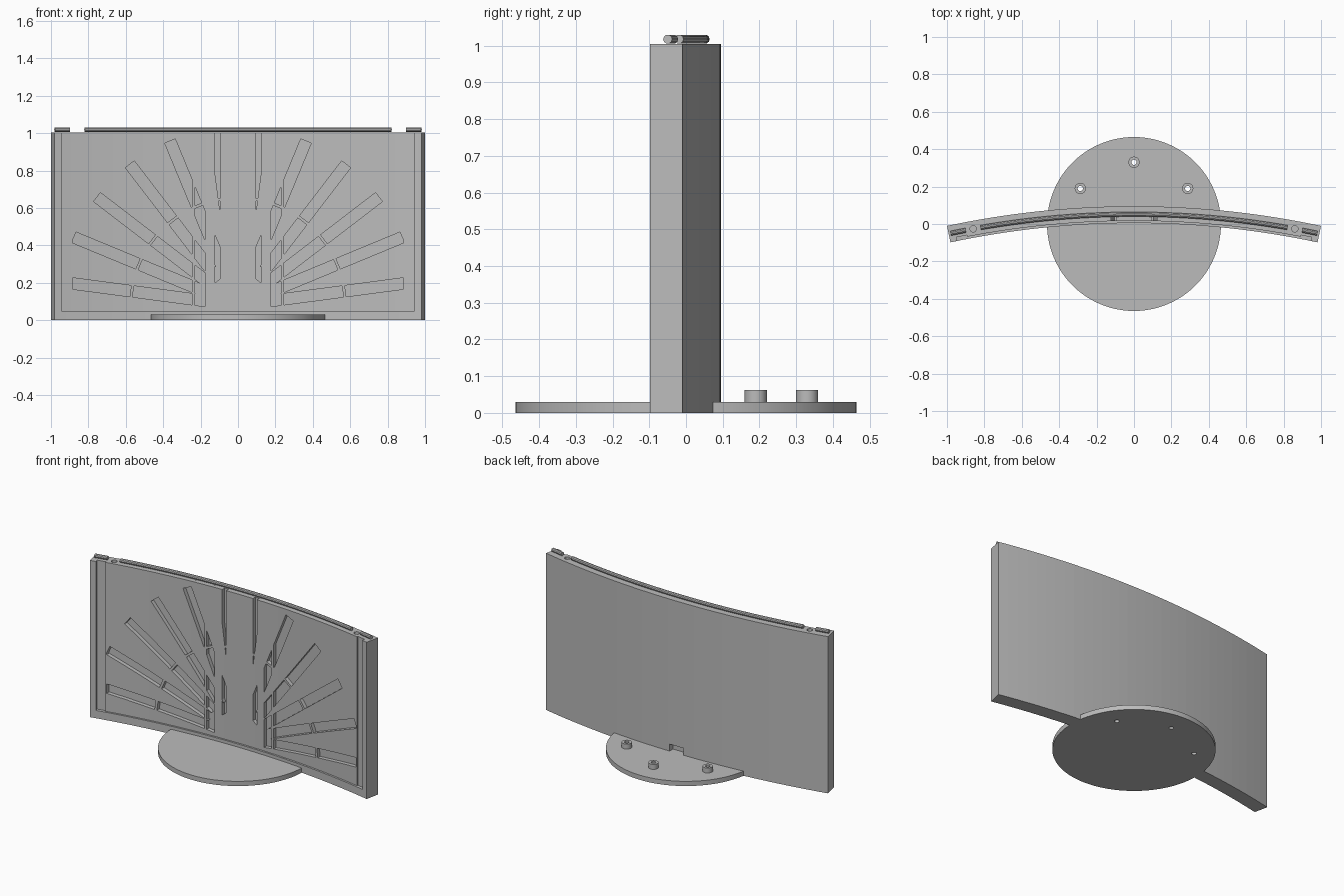
import bpy, bmesh, math
from math import sin, cos, asin, radians

old = bpy.data.objects.get("Cube")
if old:
    bpy.data.objects.remove(old)

CY = -4.715                      # plan centre of the curved wall
FRONT, BACK, RAIL = 4.72, 4.81, 4.767
PANEL, STRIP, INNER = 4.732, 4.74, 4.757
TOP, LIP = 1.005, 0.05
A_END, A_FRAME, A_PANEL = asin(1 / BACK), asin(0.945 / FRONT), asin(0.89 / FRONT)

grey = bpy.data.materials.new("warm grey")
grey.use_nodes = True
colour = (0.5, 0.5, 0.5, 1)
grey.diffuse_color = colour
grey.node_tree.nodes["Principled BSDF"].inputs["Base Color"].default_value = colour


def make(name, bm):
    bmesh.ops.recalc_face_normals(bm, faces=bm.faces)
    me = bpy.data.meshes.new(name)
    bm.to_mesh(me)
    bm.free()
    me.materials.append(grey)
    ob = bpy.data.objects.new(name, me)
    bpy.context.collection.objects.link(ob)
    return ob


def arc_slab(name, a0, a1, r0, r1, z0, z1, steps=32):
    """Curved slab between two radii and two angles."""
    bm = bmesh.new()
    rings = []
    for i in range(steps + 1):
        a = a0 + (a1 - a0) * i / steps
        rings.append([bm.verts.new((r * sin(a), CY + r * cos(a), z))
                      for r, z in ((r0, z0), (r1, z0), (r1, z1), (r0, z1))])
    for p, q in zip(rings, rings[1:]):
        for k in range(4):
            n = (k + 1) % 4
            bm.faces.new((p[k], p[n], q[n], q[k]))
    bm.faces.new(rings[0])
    bm.faces.new(rings[-1])
    return make(name, bm)


def add_prism(bm, poly, y0, y1):
    """Extrude an x-z outline along y."""
    a = [bm.verts.new((x, y0, z)) for x, z in poly]
    b = [bm.verts.new((x, y1, z)) for x, z in poly]
    bm.faces.new(a)
    bm.faces.new(b)
    for i in range(len(a)):
        j = (i + 1) % len(a)
        bm.faces.new((a[i], a[j], b[j], b[i]))


def add_cylinder(bm, x, y, z0, z1, r, seg=24):
    new = bmesh.ops.create_cone(bm, cap_ends=True, segments=seg, radius1=r,
                                radius2=r, depth=z1 - z0)["verts"]
    bmesh.ops.translate(bm, verts=new, vec=(x, y, (z0 + z1) / 2))


def cut(ob, cutter):
    mod = ob.modifiers.new("cut", "BOOLEAN")
    mod.operation, mod.solver, mod.object = "DIFFERENCE", "EXACT", cutter
    mod.use_self = True
    bpy.context.view_layer.objects.active = ob
    bpy.ops.object.modifier_apply(modifier=mod.name)


def smooth(ob):
    bpy.ops.object.select_all(action="DESELECT")
    ob.select_set(True)
    bpy.context.view_layer.objects.active = ob
    bpy.ops.object.shade_smooth_by_angle()


def clip(poly, limit, sign):
    """Keep the part of an outline where sign * x >= sign * limit."""
    out = []
    for p, q in zip(poly, poly[1:] + poly[:1]):
        dp, dq = sign * (p[0] - limit), sign * (q[0] - limit)
        if dp >= 0:
            out.append(p)
        if dp * dq < 0:
            t = dp / (dp - dq)
            out.append((limit, p[1] + t * (q[1] - p[1])))
    return out


# Wall body, lip, side frames and recessed strips
back_wall = arc_slab("back_wall", -A_END, A_END, INNER, BACK, 0, TOP)
arc_slab("bottom_lip", -A_END, A_END, FRONT, INNER, 0, LIP)
front_panel = arc_slab("front_panel", -A_PANEL, A_PANEL, PANEL, INNER, LIP, TOP)
for side, s in (("left", 1), ("right", -1)):
    arc_slab(side + "_frame", s * A_FRAME, s * A_END, FRONT, INNER, LIP, TOP, 2)
    arc_slab(side + "_strip", s * A_PANEL, s * A_FRAME, STRIP, INNER, LIP, TOP, 2)

# Sunburst slots, interrupted by upright ribs and one ring
bm = bmesh.new()
HALF = 0.03
STRIPS = ((0.095, 0.123), (0.176, 0.23), (0.246, 0.885))
for k in range(6):
    a = radians(7.5 + 15 * k)
    for r0, r1 in ((0.17, 0.565), (0.58, 0.95)):
        ray = [(r * cos(a) - w * sin(a), 0.08 + r * sin(a) + w * cos(a))
               for r, w in ((r0, -HALF), (r1, -HALF), (r1, HALF), (r0, HALF))]
        for lo, hi in STRIPS:
            piece = clip(clip(ray, lo, 1), hi, -1)
            if len(piece) > 2:
                for s in (1, -1):
                    add_prism(bm, [(s * x, z) for x, z in piece], -0.3, 0.3)
slots = make("slot_cutter", bm)
cut(front_panel, slots)

# Round sockets in the top edge and cable notch at the back
bm = bmesh.new()
a = asin(0.86 / RAIL)
for s in (1, -1):
    add_cylinder(bm, s * RAIL * sin(a), CY + RAIL * cos(a), TOP - 0.03, TOP + 0.03, 0.017)
sockets = make("socket_cutter", bm)
cut(back_wall, sockets)
cut(front_panel, sockets)
bm = bmesh.new()
add_prism(bm, [(-0.05, 0.01), (0.05, 0.01), (0.05, 0.075), (-0.05, 0.075)], 0.06, 0.2)
notch = make("notch_cutter", bm)
cut(back_wall, notch)


# Round rails along the top edge
def rail(name, x0, x1, steps):
    cu = bpy.data.curves.new(name, "CURVE")
    cu.dimensions = "3D"
    cu.bevel_depth, cu.bevel_resolution, cu.use_fill_caps = 0.0125, 3, True
    sp = cu.splines.new("POLY")
    sp.points.add(steps)
    for i, p in enumerate(sp.points):
        t = asin((x0 + (x1 - x0) * i / steps) / RAIL)
        p.co = (RAIL * sin(t), CY + RAIL * cos(t), 1.018, 1)
    cu.materials.append(grey)
    ob = bpy.data.objects.new(name, cu)
    bpy.context.collection.objects.link(ob)
    bpy.ops.object.select_all(action="DESELECT")
    ob.select_set(True)
    bpy.context.view_layer.objects.active = ob
    bpy.ops.object.convert(target="MESH")
    smooth(bpy.context.view_layer.objects.active)


rail("top_rail", -0.82, 0.82, 28)
rail("left_rail_stub", 0.9, 0.98, 2)
rail("right_rail_stub", -0.98, -0.9, 2)

# Round foot with three drilled bosses behind the wall
bm = bmesh.new()
add_cylinder(bm, 0, 0, 0, 0.03, 0.465, 96)
base = make("base_disc", bm)
bosses, drill = [], bmesh.new()
for i, (x, y) in enumerate(((0, 0.33), (0.287, 0.19), (-0.287, 0.19))):
    bm = bmesh.new()
    add_cylinder(bm, x, y, 0.03, 0.062, 0.03, 32)
    bosses.append(make("boss_%d" % (i + 1), bm))
    add_cylinder(drill, x, y, -0.05, 0.1, 0.014)
drills = make("drill_cutter", drill)
for ob in [base] + bosses:
    cut(ob, drills)
    smooth(ob)

for cutter in (slots, sockets, notch, drills):
    bpy.data.objects.remove(cutter)
